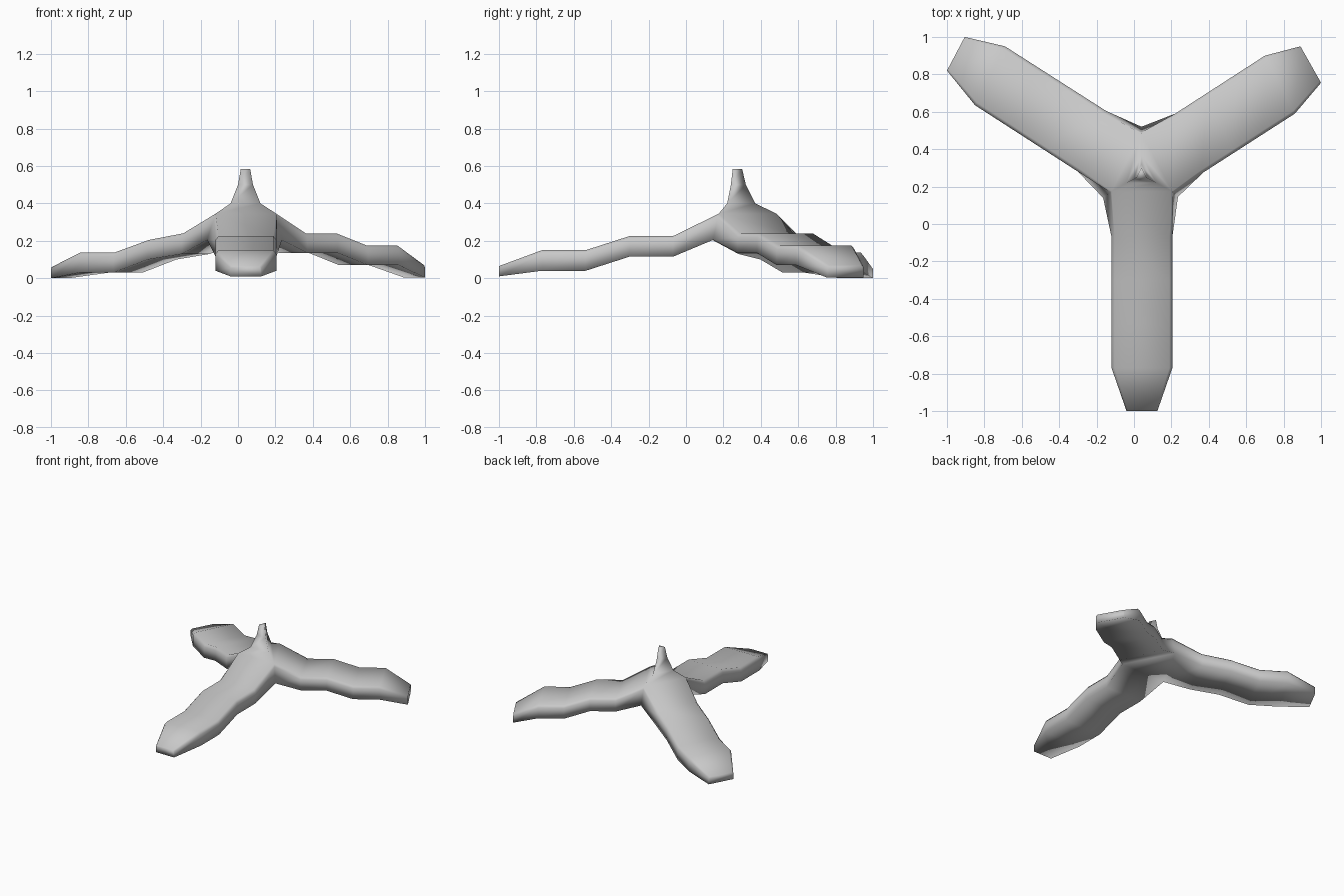
import bpy
import bmesh
from mathutils import Vector

cube = bpy.data.objects.get("Cube")
if cube:
    bpy.data.objects.remove(cube, do_unlink=True)

grey = bpy.data.materials.new("mid grey")
grey.use_nodes = True
grey.diffuse_color = (0.58, 0.58, 0.58, 1)
grey.node_tree.nodes["Principled BSDF"].inputs["Base Color"].default_value = (0.58, 0.58, 0.58, 1)

bm = bmesh.new()


def face(points):
    bm.faces.new([bm.verts.new(p) for p in points])


def loft(rings):
    """Skin a series of closed rings with quads."""
    for a, b in zip(rings, rings[1:]):
        for i in range(len(a)):
            j = (i + 1) % len(a)
            face((a[i], a[j], b[j], b[i]))


def section(a, b, top, bottom):
    """Flat-bottomed section with softened upper corners between plan points a and b."""
    a, b = Vector(a), Vector(b)
    at = lambda t, z: a.lerp(b, t).to_3d() + Vector((0, 0, z))
    soft = 0.18 * (top - bottom)
    return [at(0, bottom), at(0, top - soft), at(0.05, top),
            at(0.95, top), at(1, top - soft), at(1, bottom)]


# Crown corners where neighbouring strips meet: lower notch and upper shoulder
right_notch = (Vector((-0.165, 0.14, 0.205)), Vector((-0.12, 0.175, 0.345)))
left_notch = (Vector((0.235, 0.145, 0.205)), Vector((0.205, 0.175, 0.345)))
back_notch = (Vector((0.04, 0.52, 0.205)), Vector((0.04, 0.485, 0.345)))


def strip(n0, n1, near, far, tip, tops, bottoms):
    """One peeled strip: root, four evenly spaced sections, narrowed closed tip."""
    rows = [[n0[0], n0[0].lerp(n0[1], 0.85), n0[1],
             n1[1], n1[0].lerp(n1[1], 0.85), n1[0]]]
    for i in range(4):
        a, b = (Vector(near[k]).lerp(Vector(far[k]), i / 3) for k in (0, 1))
        rows.append(section(a, b, tops[i], bottoms[i]))
    rows.append(section(tip[0], tip[1], tops[4], bottoms[4]))
    loft(rows)
    face(rows[-1])


# Front strip
strip(right_notch, left_notch,
      [(-0.12, -0.07), (0.205, -0.07)], [(-0.12, -0.77), (0.205, -0.77)],
      [(-0.04, -1.0), (0.125, -1.0)],
      [0.225, 0.225, 0.15, 0.15, 0.065], [0.115, 0.115, 0.04, 0.04, 0.01])
# Left strip
strip(left_notch, back_notch,
      [(0.37, 0.275), (0.22, 0.59)], [(0.86, 0.59), (0.70, 0.90)],
      [(1.0, 0.755), (0.89, 0.95)],
      [0.24, 0.24, 0.175, 0.175, 0.07], [0.135, 0.135, 0.07, 0.07, 0.003])
# Right strip
strip(back_notch, right_notch,
      [(-0.15, 0.605), (-0.30, 0.28)], [(-0.69, 0.95), (-0.85, 0.635)],
      [(-0.905, 1.0), (-1.0, 0.82)],
      [0.24, 0.205, 0.138, 0.138, 0.06], [0.13, 0.10, 0.03, 0.03, 0.0])

# Underside of the crown
face([right_notch[0], left_notch[0], back_notch[0]])

# Three-sided stem rising from the crown: half width, front y, back y, height
rings = [[right_notch[1], left_notch[1], back_notch[1]]]
for w, front, back, z in [(0.08, 0.22, 0.37, 0.40), (0.04, 0.24, 0.32, 0.50),
                          (0.025, 0.25, 0.30, 0.585)]:
    rings.append([Vector((0.04 - w, front, z)), Vector((0.04 + w, front, z)),
                  Vector((0.04, back, z))])
loft(rings)
face(rings[-1])

# Weld the body and shade it smooth
bmesh.ops.remove_doubles(bm, verts=bm.verts, dist=0.0005)
bmesh.ops.recalc_face_normals(bm, faces=bm.faces)
for f in bm.faces:
    f.smooth = True
mesh = bpy.data.meshes.new("fruit_peel")
bm.to_mesh(mesh)
bm.free()
mesh.materials.append(grey)
peel = bpy.data.objects.new("fruit_peel", mesh)
bpy.context.collection.objects.link(peel)
